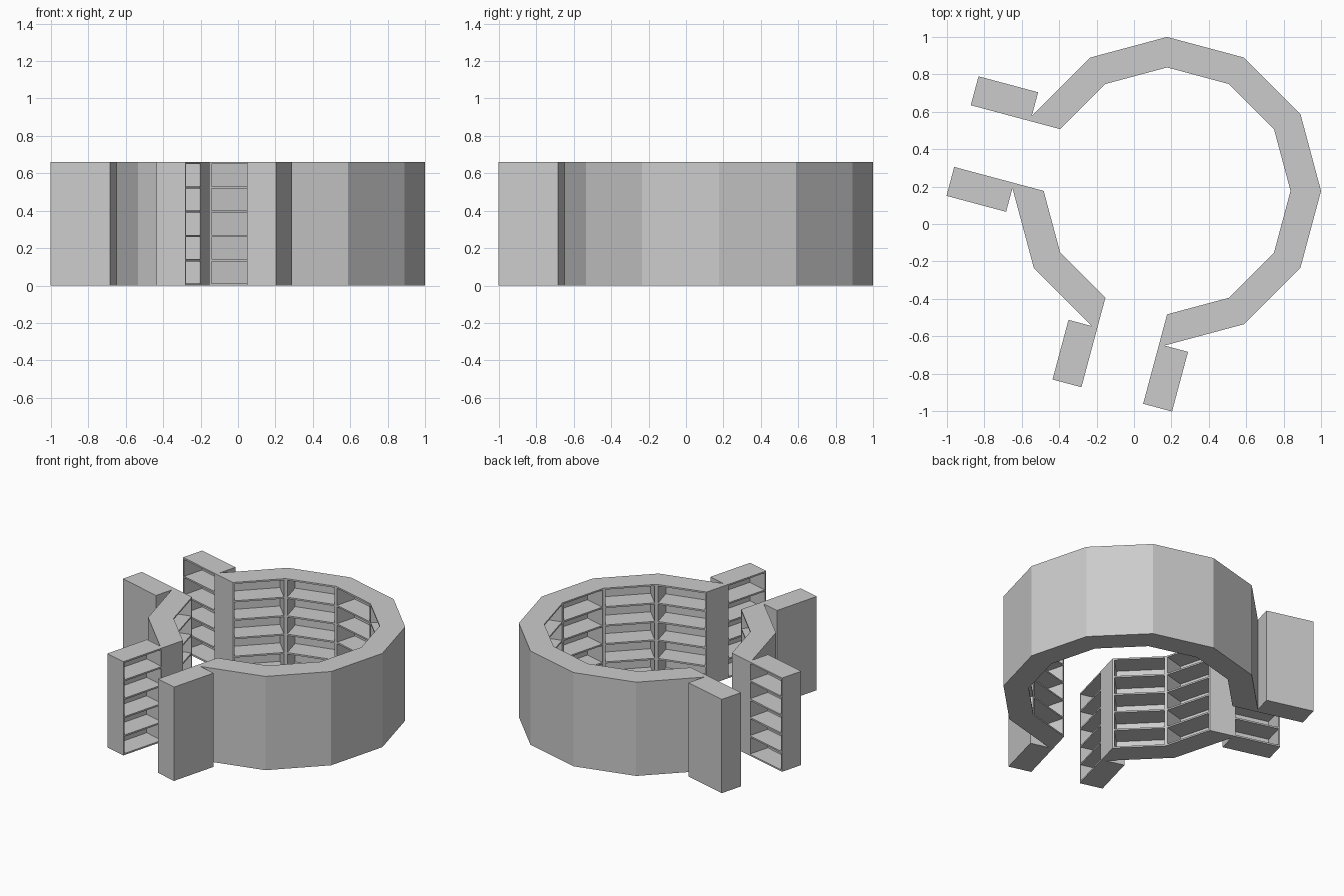
import bpy, bmesh, math
from mathutils import Vector

if "Cube" in bpy.data.objects:
    bpy.data.objects.remove(bpy.data.objects["Cube"])

CENTRE = Vector((0.177, 0.177, 0))
R_OUT, R_IN, H = 0.823, 0.66, 0.66
T = 0.011            # board thickness
LEVELS = 5           # compartments per bookcase
UP = Vector((0, 0, 1))


def direction(deg):
    a = math.radians(deg)
    return Vector((math.cos(a), math.sin(a), 0))


def face(bm, pts, normal):
    f = bm.faces.new([bm.verts.new(p) for p in pts])
    f.normal_update()
    if f.normal.dot(normal) < 0:
        f.normal_flip()


def bookcase(bm, a, b, c, d, end_a, end_b):
    """Open-fronted bookcase: a-b is the front edge, c-d the back edge (footprint a,b,c,d)."""
    along = (b - a).normalized()
    inward = UP.cross(along)
    if inward.dot(c - b) < 0:
        inward = -inward
    depth = inward.dot(c - b)
    width = (b - a).length
    top = UP * H
    # Outer shell
    face(bm, [a, b, c, d], -UP)
    face(bm, [p + top for p in (a, b, c, d)], UP)
    face(bm, [c, d, d + top, c + top], inward)
    if end_a:
        face(bm, [a, d, d + top, a + top], -along)
    if end_b:
        face(bm, [b, c, c + top, b + top], along)

    def pt(u, z, w=0.0):
        return a + along * u + UP * z + inward * w

    def rect(u0, u1, z0, z1):
        face(bm, [pt(u0, z0), pt(u1, z0), pt(u1, z1), pt(u0, z1)], -inward)

    # Front edges of the side boards and shelves
    rect(0, T, 0, H)
    rect(width - T, width, 0, H)
    u0, u1, w = T, width - T, depth - T
    pitch = (H - T) / LEVELS
    for i in range(LEVELS + 1):
        rect(u0, u1, i * pitch, i * pitch + T)
    # Recessed compartments
    for i in range(LEVELS):
        z0, z1 = i * pitch + T, (i + 1) * pitch
        face(bm, [pt(u0, z0, w), pt(u1, z0, w), pt(u1, z1, w), pt(u0, z1, w)], -inward)
        for z, n in ((z0, UP), (z1, -UP)):
            face(bm, [pt(u0, z), pt(u1, z), pt(u1, z, w), pt(u0, z, w)], n)
        for u, n in ((u0, along), (u1, -along)):
            face(bm, [pt(u, z0), pt(u, z1), pt(u, z1, w), pt(u, z0, w)], n)


def finish(bm, name):
    bmesh.ops.remove_doubles(bm, verts=bm.verts, dist=1e-5)
    mesh = bpy.data.meshes.new(name)
    bm.to_mesh(mesh)
    bm.free()
    bpy.context.collection.objects.link(bpy.data.objects.new(name, mesh))


def curved_run(name, first, last, dir_first, dir_last):
    """Row of 30-degree bays whose two ends are cut parallel to the passages."""
    cut = (R_OUT - R_IN) * math.cos(math.radians(15)) / math.cos(math.radians(30))
    bm = bmesh.new()
    for ang in range(first, last, 30):
        a, b = (CENTRE + direction(k) * R_IN for k in (ang, ang + 30))
        d, c = (CENTRE + direction(k) * R_OUT for k in (ang, ang + 30))
        if ang == first:
            d = a + direction(dir_first) * cut
        if ang + 30 == last:
            c = b + direction(dir_last) * cut
        bookcase(bm, a, b, c, d, ang == first, ang + 30 == last)
    finish(bm, name)


def passage_case(name, corner, passage, side):
    """Straight bookcase beside a passage, open towards it."""
    p = CENTRE + direction(corner) * R_IN
    a, b = (p + direction(passage) * s for s in (0.165, 0.495))
    back = direction(passage + 90 * side) * 0.16
    bm = bmesh.new()
    bookcase(bm, a, b, b + back, a + back, True, True)
    finish(bm, name)


# Ring of bookcases, split by two passages
curved_run("long_curved_bookcase", -90, 150, 255, 165)
curved_run("short_curved_bookcase", 180, 240, 165, 255)

# Bookcases lining the passages
passage_case("left_passage_case_back", 150, 165, -1)
passage_case("left_passage_case_front", 180, 165, 1)
passage_case("front_passage_case_left", 240, 255, -1)
passage_case("front_passage_case_right", 270, 255, 1)
